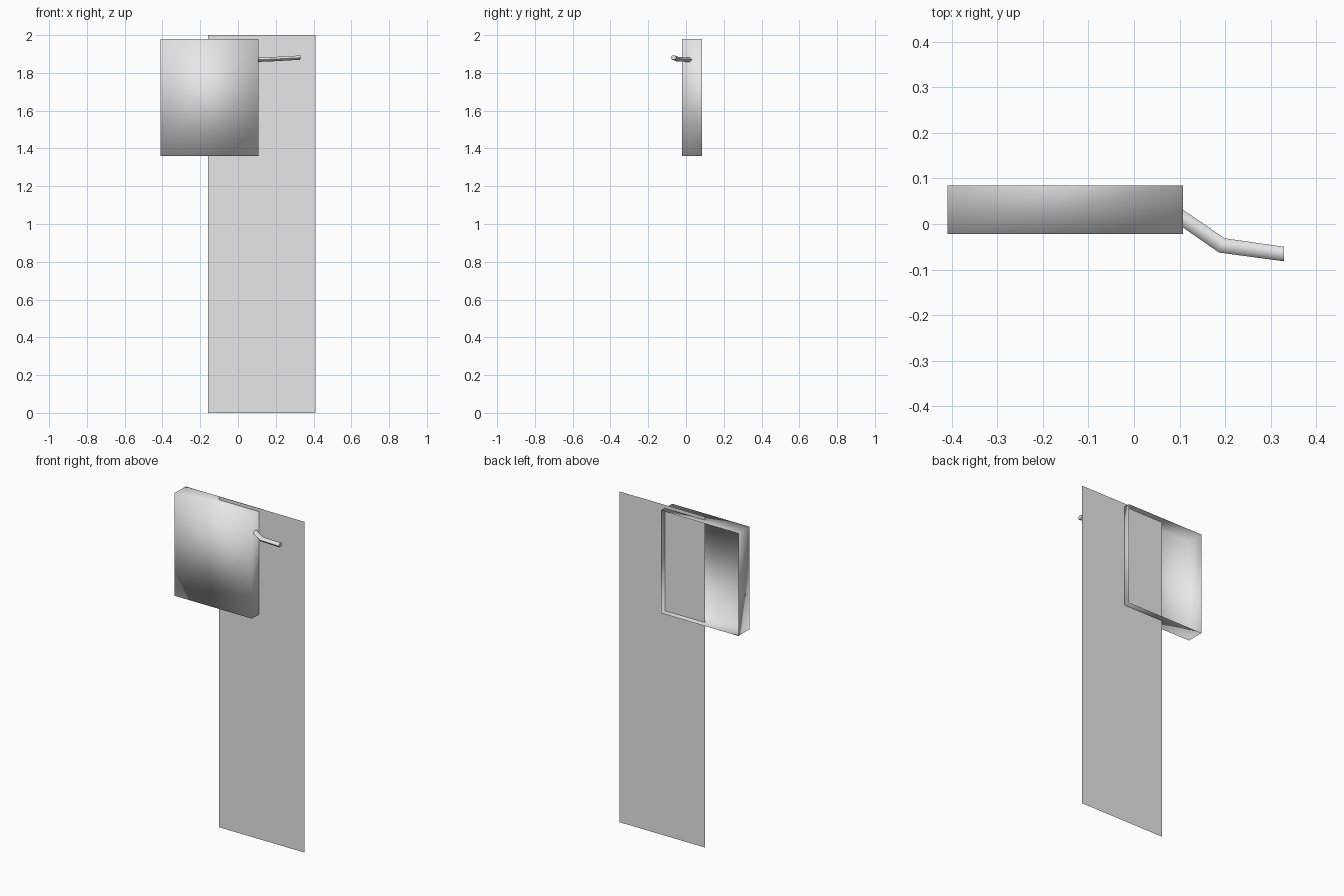
import bpy, bmesh, math
from mathutils import Vector

cube = bpy.data.objects.get("Cube")
if cube:
    bpy.data.objects.remove(cube, do_unlink=True)

grey = bpy.data.materials.new("light_grey")
grey.use_nodes = True
COLOUR = (0.8, 0.8, 0.8, 1)
grey.diffuse_color = COLOUR
grey.node_tree.nodes["Principled BSDF"].inputs["Base Color"].default_value = COLOUR


def finish(name, bm, smooth):
    mesh = bpy.data.meshes.new(name)
    for face in bm.faces:
        face.smooth = smooth
    bm.to_mesh(mesh)
    bm.free()
    mesh.materials.append(grey)
    obj = bpy.data.objects.new(name, mesh)
    bpy.context.collection.objects.link(obj)
    return obj


# Tall thin back panel, a single sheet
bm = bmesh.new()
PANEL_Y = 0.048
bm.faces.new([bm.verts.new((x, PANEL_Y, z))
              for x, z in ((-0.16, 0), (0.41, 0), (0.41, 2), (-0.16, 2))])
finish("back_panel", bm, False)

# Shallow square box, open at the back, softly shaded over its edges
bm = bmesh.new()
bmesh.ops.create_cube(bm, size=1)
low, high = Vector((-0.41, -0.022, 1.36)), Vector((0.108, 0.085, 1.98))
bmesh.ops.scale(bm, vec=high - low, verts=bm.verts)
bmesh.ops.translate(bm, vec=(low + high) / 2, verts=bm.verts)
bm.normal_update()
bmesh.ops.delete(bm, geom=[f for f in bm.faces if f.normal.y > 0.9], context="FACES")
finish("box_cover", bm, True)

# Bent lever leaving the side of the box
bm = bmesh.new()
SIDES = 6
path = [(0.09, 0.024, 1.869), (0.193, -0.047, 1.873), (0.33, -0.066, 1.881)]
# Direction of the cross-section at each point, mitred at the bend
across = [(0.57, 0.82), (0.39, 0.98), (0, 1)]
rings = []
for point, (ax, ay) in zip(path, across):
    ring = []
    for i in range(SIDES):
        angle = math.tau * i / SIDES
        side = 0.016 * math.cos(angle)
        offset = Vector((ax * side, ay * side, 0.013 * math.sin(angle)))
        ring.append(bm.verts.new(Vector(point) + offset))
    rings.append(ring)
for a, b in zip(rings, rings[1:]):
    for i in range(SIDES):
        j = (i + 1) % SIDES
        bm.faces.new((a[i], a[j], b[j], b[i]))
bm.faces.new(rings[0])
bm.faces.new(rings[-1])
bmesh.ops.recalc_face_normals(bm, faces=bm.faces)
lever = finish("bent_lever", bm, True)
bpy.context.view_layer.objects.active = lever
lever.select_set(True)
bpy.ops.object.shade_smooth_by_angle(angle=math.radians(65))
